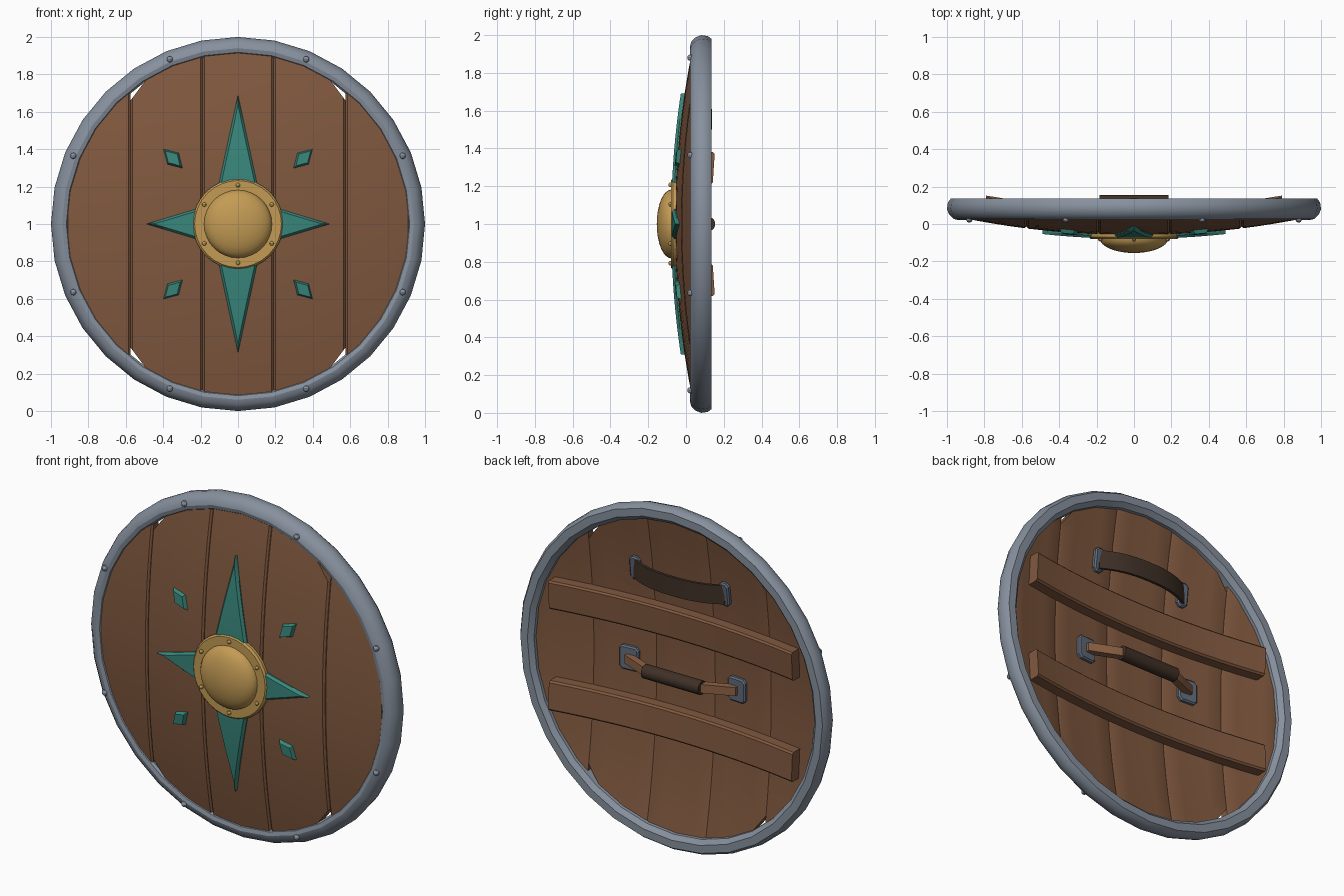
import bpy, bmesh, math
from mathutils import Matrix, Vector

cube = bpy.data.objects.get("Cube")
if cube:
    bpy.data.objects.remove(cube, do_unlink=True)

CENTRE = Vector((0, 0, 1))
BOARD = 0.06          # plank thickness
parts = []


def material(name, rgb):
    m = bpy.data.materials.new(name)
    m.use_nodes = True
    m.diffuse_color = (*rgb, 1)
    m.node_tree.nodes["Principled BSDF"].inputs["Base Color"].default_value = (*rgb, 1)
    return m


wood = material("brown wood", (0.22, 0.10, 0.05))
grip_wood = material("light wood", (0.27, 0.12, 0.06))
steel = material("grey steel", (0.24, 0.28, 0.34))
iron = material("dark iron", (0.12, 0.15, 0.20))
gold = material("gold", (0.55, 0.33, 0.09))
teal = material("teal paint", (0.04, 0.24, 0.20))
leather = material("dark leather", (0.05, 0.03, 0.02))


def dome(x, z):
    """Depth of the bulging front surface, measured from the shield centre."""
    return 0.11 * (x * x + z * z) - 0.06


def finish(name, bm, mat, matrix=Matrix()):
    bmesh.ops.remove_doubles(bm, verts=bm.verts, dist=1e-5)
    bmesh.ops.transform(bm, matrix=Matrix.Translation(CENTRE) @ matrix, verts=bm.verts)
    bmesh.ops.recalc_face_normals(bm, faces=bm.faces)
    mesh = bpy.data.meshes.new(name)
    bm.to_mesh(mesh)
    bm.free()
    mesh.materials.append(mat)
    ob = bpy.data.objects.new(name, mesh)
    bpy.context.collection.objects.link(ob)
    parts.append(ob)
    return ob


def slab(name, rows, mat, surface=dome):
    """Solid following a surface; rows hold (x, z, front offset, back offset)."""
    bm = bmesh.new()
    front = [[bm.verts.new((x, surface(x, z) + f, z)) for x, z, f, b in r] for r in rows]
    back = [[bm.verts.new((x, surface(x, z) + b, z)) for x, z, f, b in r] for r in rows]
    for g in (front, back):
        for r, s in zip(g, g[1:]):
            for i in range(len(r) - 1):
                bm.faces.new((r[i], r[i + 1], s[i + 1], s[i]))

    def border(g):
        return g[0] + [r[-1] for r in g[1:-1]] + g[-1][::-1] + [r[0] for r in g[-2:0:-1]]

    a, b = border(front), border(back)
    for i in range(len(a)):
        j = (i + 1) % len(a)
        bm.faces.new((a[i], a[j], b[j], b[i]))
    bmesh.ops.dissolve_degenerate(bm, dist=1e-5, edges=bm.edges)
    return finish(name, bm, mat)


def lathe(name, profile, steps, mat, closed=False):
    """Revolve (radius, depth) points around the shield axis."""
    bm = bmesh.new()
    vs = [bm.verts.new((r, y, 0)) for r, y in profile]
    pairs = list(zip(vs, vs[1:])) + ([(vs[-1], vs[0])] if closed else [])
    es = [bm.edges.new(p) for p in pairs]
    bmesh.ops.spin(bm, geom=vs + es, cent=(0, 0, 0), axis=(0, 1, 0),
                   angle=2 * math.pi, steps=steps)
    return finish(name, bm, mat)


def on_dome(x, z, offset, spin=0):
    """Frame on the surface: local z points out of the front, local x sideways."""
    n = Vector((0.22 * x, -1, 0.22 * z)).normalized()
    side = Vector((0, 0, 1)).cross(n).normalized()
    rot = Matrix((side, n.cross(side), n)).transposed().to_4x4()
    return (Matrix.Translation((x, dome(x, z) + offset, z)) @ rot
            @ Matrix.Rotation(spin, 4, 'Z'))


def rivet(name, radius, angle, depth, size, mat):
    bm = bmesh.new()
    bmesh.ops.create_uvsphere(bm, u_segments=10, v_segments=6, radius=size)
    finish(name, bm, mat, Matrix.Translation(
        (radius * math.cos(angle), depth, radius * math.sin(angle))))


def steps(a, b, n):
    return [a + (b - a) * i / n for i in range(n + 1)]


# Planks with chamfered long edges
def plank(name, x0, x1, corner=None):
    c = 0.01
    xs = [x0, x0 + c] + steps(x0 + c, x1 - c, 4)[1:-1] + [x1 - c, x1]
    rows = []
    for t in steps(-1, 1, 16):
        row = []
        for x in xs:
            h = math.sqrt(max(0.925 ** 2 - x * x, 0.0004))
            if corner and abs(x) > 0.48:
                h = 0.79 - (abs(x) - 0.48) / 0.095 * 0.13
            e = c if x in (x0, x1) else 0
            row.append((x, t * h, e, BOARD - e * 0.4))
        rows.append(row)
    slab(name, rows, wood)


plank("middle_plank", -0.19, 0.19)
for s, side in ((1, "left"), (-1, "right")):
    plank(side + "_inner_plank", *sorted((s * 0.19, s * 0.575)), corner=True)
    plank(side + "_outer_plank", *sorted((s * 0.575, s * 0.92)))

# Metal rim and its rivets
lathe("rim", [(0.908, 0.04), (0.918, 0.027), (0.94, 0.021), (0.965, 0.028), (0.988, 0.05),
              (1.0, 0.08), (0.995, 0.115), (0.98, 0.135), (0.935, 0.135), (0.91, 0.11)],
      32, steel, closed=True)
for i in range(8):
    rivet("rim_rivet", 0.953, math.radians(22.5 + 45 * i), 0.024, 0.017, steel)

# Boss: flange, dome and rivets
lathe("boss_flange", [(0, -0.045), (0.235, -0.045), (0.242, -0.052), (0.242, -0.07),
                      (0.232, -0.08), (0, -0.08)], 32, gold)
lathe("boss_dome", [(0.182 * math.cos(a), -0.078 - 0.077 * math.sin(a))
                    for a in steps(0, math.pi / 2, 8)], 32, gold)
for i in range(6):
    rivet("boss_rivet", 0.208, math.radians(30 + 60 * i), -0.082, 0.012, gold)

# Four-pointed star, each point a chamfered spike
for name, dx, dz, tip, slope in (("upper", 0, 1, 0.69, 0.215), ("lower", 0, -1, 0.69, 0.215),
                                 ("left", 1, 0, 0.49, 0.30), ("right", -1, 0, 0.49, 0.30)):
    rows = []
    for d in steps(0.15, tip - 0.05, 5) + [tip]:
        w = (tip - d) * slope
        inner = max(w - 0.012, 0)
        rows.append([(dx * d + dz * u, dz * d + dx * u, f, 0.01) for u, f in
                     ((-w, -0.006), (-inner, -0.02), (inner, -0.02), (w, -0.006))])
    slab(name + "_star_point", rows, teal)

# Diamonds between the star points
for sx in (1, -1):
    for sz in (1, -1):
        bm = bmesh.new()
        bmesh.ops.create_cone(bm, cap_ends=True, segments=4, radius1=0.074,
                              radius2=0.056, depth=0.024)
        bmesh.ops.scale(bm, vec=(1, 0.59, 1), verts=bm.verts)
        finish("diamond", bm, teal, on_dome(sx * 0.348, sz * 0.35, -0.009,
                                            sx * sz * math.pi / 4))

# Curved battens across the back
for name, zc in (("upper_batten", 0.295), ("lower_batten", -0.295)):
    rows = []
    for v, e in ((-0.085, 0.01), (-0.075, 0), (0.075, 0), (0.085, 0.01)):
        rows.append([(x, zc + v, BOARD - 0.005, BOARD + 0.068 - e)
                     for x in steps(-0.79, 0.79, 12)])
    slab(name, rows, wood)


# Iron mounting plates
def plate(name, x, z, w, h):
    bm = bmesh.new()
    bmesh.ops.create_cube(bm, size=1)
    bmesh.ops.scale(bm, vec=(w, h, 0.026), verts=bm.verts)
    upright = [e for e in bm.edges if abs(e.verts[0].co.z - e.verts[1].co.z) > 0.01]
    bmesh.ops.bevel(bm, geom=upright, offset=0.018, segments=1, affect='EDGES')
    rear = [e for e in bm.edges if all(v.co.z < 0 for v in e.verts)]
    bmesh.ops.bevel(bm, geom=rear, offset=0.008, segments=1, affect='EDGES')
    finish(name, bm, iron, on_dome(x, z, BOARD + 0.01))


for s in (1, -1):
    plate("handle_plate", s * 0.35, 0, 0.12, 0.14)
    plate("strap_plate", s * 0.29, 0.555, 0.065, 0.14)


# Handle: wooden bar bent away from the boards, wrapped in leather
def handle_depth(x, z):
    return 0.112 - 0.075 * max(0, abs(x) - 0.17) / 0.18


rows = [[(x, z, -0.022, 0.022) for x in (-0.36, -0.26, -0.17, 0, 0.17, 0.26, 0.36)]
        for z in (-0.025, 0.025)]
slab("handle_bar", rows, grip_wood, handle_depth)

bm = bmesh.new()
bmesh.ops.create_cone(bm, cap_ends=True, segments=16, radius1=0.04, radius2=0.04, depth=0.37)
finish("handle_wrap", bm, leather, Matrix.Translation((0, 0.115, 0))
       @ Matrix.Rotation(math.pi / 2, 4, 'Y'))


# Arched leather arm strap
def strap_depth(x, z):
    return 0.055 + 0.075 * (1 - (abs(x) / 0.3) ** 2.5)


rows = [[(x, z, -0.008, 0.008) for x in steps(-0.295, 0.295, 12)] for z in (0.5, 0.61)]
slab("arm_strap", rows, leather, strap_depth)

# Smooth shading with sharp edges kept
bpy.ops.object.select_all(action='DESELECT')
for ob in parts:
    ob.select_set(True)
bpy.context.view_layer.objects.active = parts[0]
bpy.ops.object.shade_smooth_by_angle(angle=math.radians(30))
